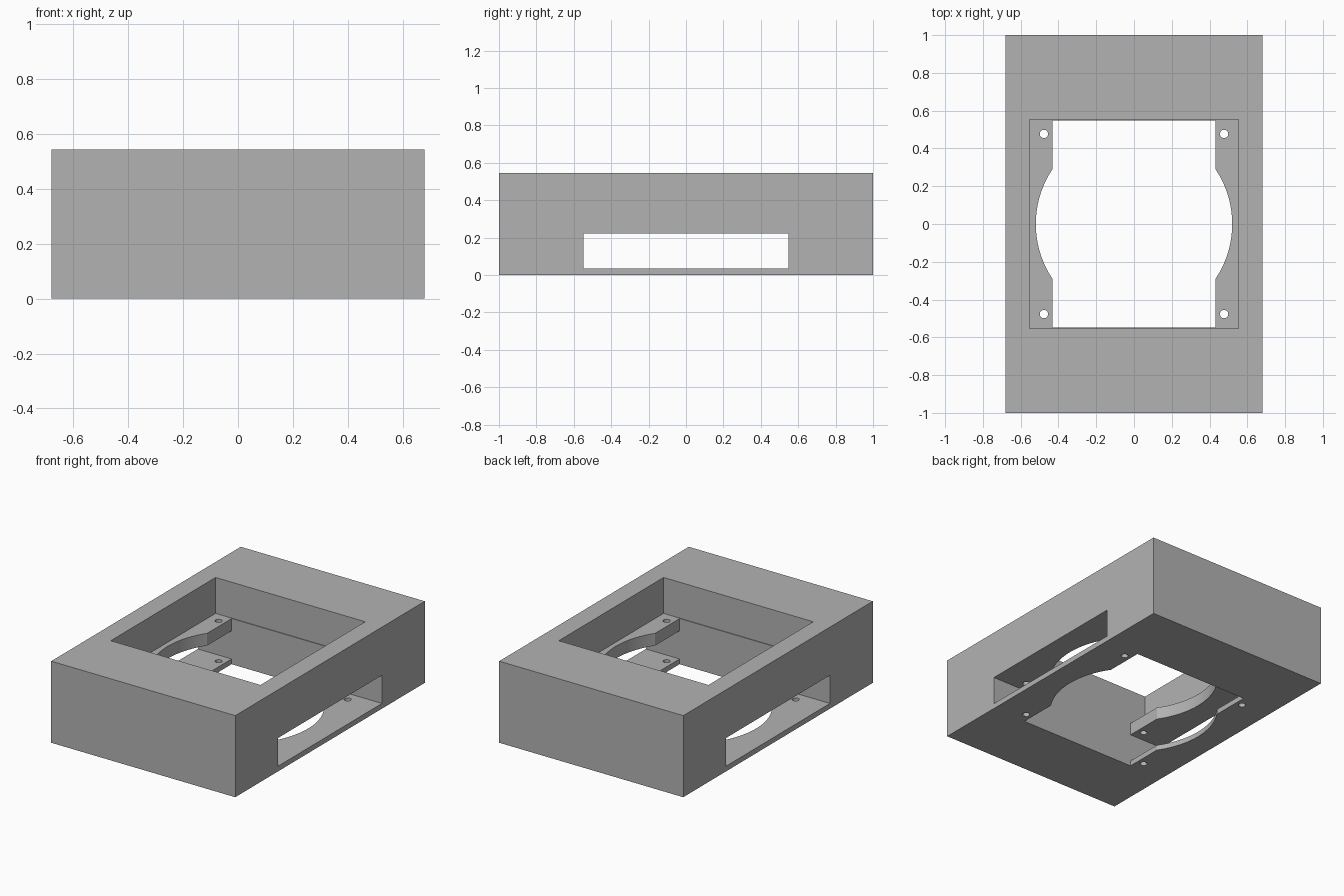
import bpy
import math

WIDTH, LENGTH, HEIGHT = 1.36, 2.0, 0.545
POCKET, POCKET_FLOOR = 0.553, 0.305      # half size and floor height
SLOT, SLOT_LOW, SLOT_HIGH = 0.548, 0.035, 0.223
OPENING, BORE, HOLE, HOLE_POS = 0.431, 0.52, 0.022, 0.477

cube = bpy.data.objects.get("Cube")
if cube:
    bpy.data.objects.remove(cube, do_unlink=True)


def box(name, half_x, half_y, low, high):
    bpy.ops.mesh.primitive_cube_add(size=2, location=(0, 0, (low + high) / 2))
    ob = bpy.context.object
    ob.name = name
    ob.scale = (half_x, half_y, (high - low) / 2)
    bpy.ops.object.transform_apply(location=True, rotation=False, scale=True)
    return ob


def drill(name, x, y, radius, sides):
    bpy.ops.mesh.primitive_cylinder_add(vertices=sides, radius=radius, depth=2, location=(x, y, 0))
    ob = bpy.context.object
    ob.name = name
    return ob


# Solid housing block
housing = box("housing", WIDTH / 2, LENGTH / 2, 0, HEIGHT)
grey = bpy.data.materials.new("plain grey")
grey.use_nodes = True
grey.diffuse_color = (0.45, 0.45, 0.45, 1)
grey.node_tree.nodes["Principled BSDF"].inputs["Base Color"].default_value = grey.diffuse_color
housing.data.materials.append(grey)

# Cutters: top pocket, sideways slot, central opening with round bulges, screw holes
cutters = [
    box("pocket_cutter", POCKET, POCKET, POCKET_FLOOR, 1),
    box("slot_cutter", 1, SLOT, SLOT_LOW, SLOT_HIGH),
    box("opening_cutter", OPENING, SLOT, -1, 1),
    drill("bore_cutter", 0, 0, BORE, 96),
]
for sx in (-1, 1):
    for sy in (-1, 1):
        cutters.append(drill("screw_hole_cutter", sx * HOLE_POS, sy * HOLE_POS, HOLE, 24))

# Cut the housing, then drop the cutters
bpy.ops.object.select_all(action="DESELECT")
housing.select_set(True)
bpy.context.view_layer.objects.active = housing
for cutter in cutters:
    cutter.hide_render = True
    cut = housing.modifiers.new(cutter.name, "BOOLEAN")
    cut.operation = "DIFFERENCE"
    cut.solver = "EXACT"
    cut.object = cutter
    bpy.ops.object.modifier_apply(modifier=cut.name)
for cutter in cutters:
    bpy.data.objects.remove(cutter, do_unlink=True)

bpy.ops.object.shade_smooth_by_angle(angle=math.radians(30))
